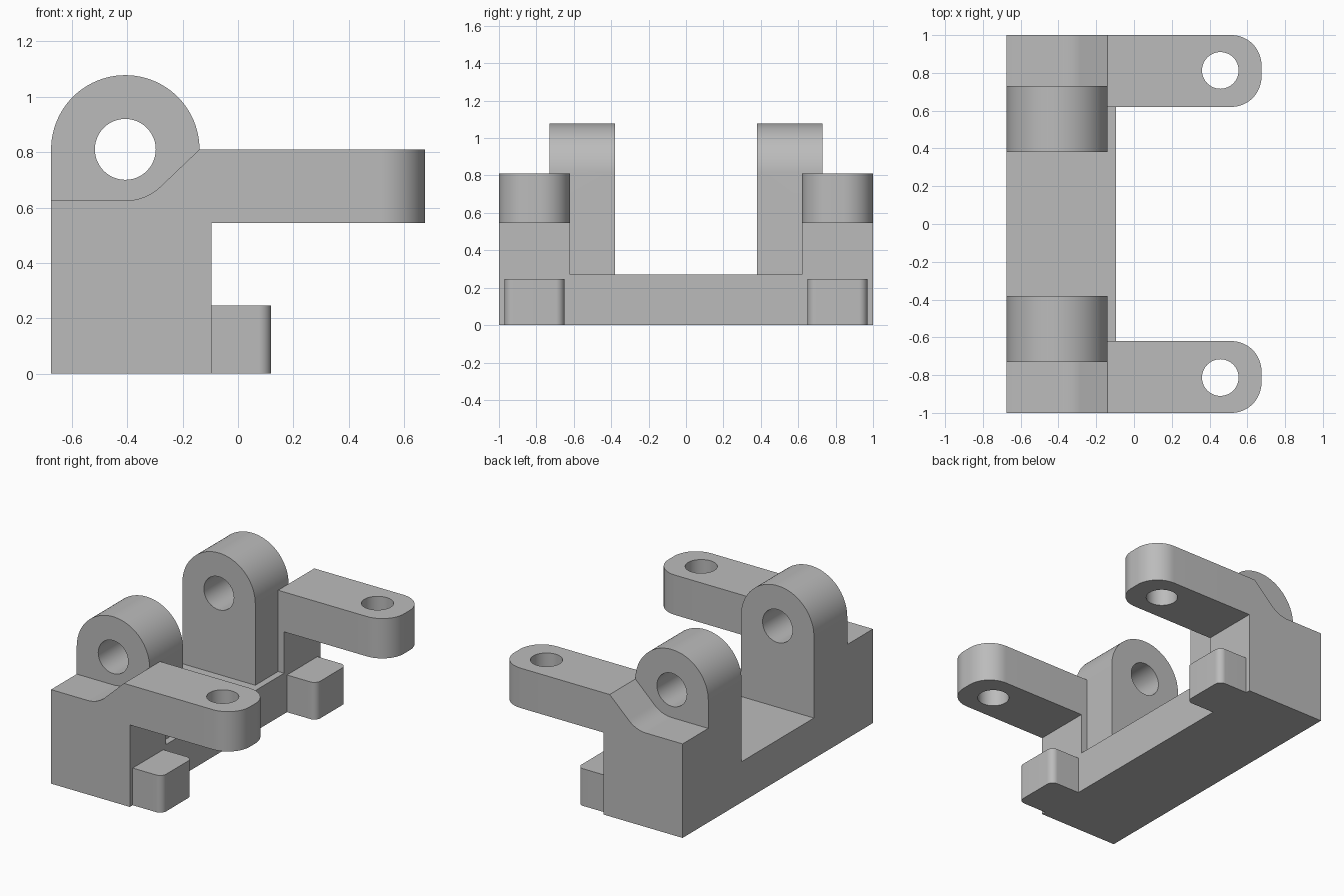
import bpy, bmesh
from math import cos, sin, radians
from mathutils import Vector

cube = bpy.data.objects.get("Cube")
if cube:
    bpy.data.objects.remove(cube, do_unlink=True)

grey = bpy.data.materials.new("plain grey")
grey.use_nodes = True
colour = (0.5, 0.5, 0.5, 1)
grey.diffuse_color = colour
grey.node_tree.nodes["Principled BSDF"].inputs["Base Color"].default_value = colour

# Main dimensions
BACK, FACE, TIP = -0.675, -0.095, 0.675
FLOOR, SHELF, ARM_LOW, ARM_TOP = 0.27, 0.625, 0.545, 0.81
ARM_IN, ARM_OUT = 0.62, 1.0
LUG_X, LUG_R = -0.407, 0.268


def arc(cx, cy, r, start, end, steps=16):
    angles = [radians(start + (end - start) * i / steps) for i in range(steps + 1)]
    return [(cx + r * cos(a), cy + r * sin(a)) for a in angles]


def prism(name, profile, low, high, axis):
    """Extrude a closed profile along y (profile in xz) or z (profile in xy)."""
    def place(p, d):
        return Vector((p[0], d, p[1])) if axis == "y" else Vector((p[0], p[1], d))
    bm = bmesh.new()
    face = bm.faces.new([bm.verts.new(place(p, low)) for p in profile])
    grown = bmesh.ops.extrude_face_region(bm, geom=[face])["geom"]
    bmesh.ops.translate(bm, vec=place((0, 0), high - low),
                        verts=[v for v in grown if isinstance(v, bmesh.types.BMVert)])
    bmesh.ops.recalc_face_normals(bm, faces=bm.faces)
    mesh = bpy.data.meshes.new(name)
    bm.to_mesh(mesh)
    bm.free()
    mesh.materials.append(grey)
    obj = bpy.data.objects.new(name, mesh)
    bpy.context.collection.objects.link(obj)
    return obj


def combine(body, tool, operation):
    mod = body.modifiers.new(operation.title(), "BOOLEAN")
    mod.operation, mod.solver, mod.object = operation, "EXACT", tool
    bpy.context.view_layer.objects.active = body
    bpy.ops.object.modifier_apply(modifier=mod.name)
    bpy.data.objects.remove(tool, do_unlink=True)


def rounded_end(x0, x1, y0, y1, r):
    """Plan rectangle with its two +x corners rounded."""
    return ([(x0, y0)] + arc(x1 - r, y0 + r, r, -90, 0)
            + arc(x1 - r, y1 - r, r, 0, 90) + [(x0, y1)])


# Floor plate joining both ends
bracket = prism("bracket_body", [(BACK, 0), (FACE, 0), (FACE, FLOOR), (BACK, FLOOR)],
                -ARM_OUT, ARM_OUT, "y")

# Side profiles of the end block and the hinge lug
block = ([(BACK, 0), (FACE, 0), (FACE, ARM_TOP), (LUG_X + LUG_R, ARM_TOP)]
         + arc(LUG_X, ARM_TOP, ARM_TOP - SHELF, -45, -90, 10) + [(BACK, SHELF)])
lug = ([(BACK, FLOOR - 0.1), (LUG_X + LUG_R, FLOOR - 0.1)]
       + arc(LUG_X, ARM_TOP, LUG_R, 0, 180, 48))

for side, s in (("back", 1), ("front", -1)):
    def span(a, b):
        return sorted((s * a, s * b))

    arm_y, foot_y = span(ARM_IN, ARM_OUT), span(0.65, 0.97)
    parts = [
        prism(side + "_block", block, *arm_y, "y"),
        prism(side + "_lug", lug, *span(0.38, 0.73), "y"),
        prism(side + "_arm", rounded_end(FACE - 0.02, TIP, *arm_y, 0.16),
              ARM_LOW, ARM_TOP, "z"),
        prism(side + "_foot", rounded_end(FACE - 0.02, 0.12, *foot_y, 0.045),
              0, 0.247, "z"),
    ]
    for part in parts:
        combine(bracket, part, "UNION")

    # Pivot hole through the lug and bolt hole through the arm
    pivot = prism("pivot_cutter", arc(LUG_X, ARM_TOP, 0.11, 0, 352.5, 47),
                  *span(0.3, 0.8), "y")
    bolt = prism("bolt_cutter", arc(0.457, s * 0.813, 0.097, 0, 352.5, 47),
                 ARM_LOW - 0.1, ARM_TOP + 0.1, "z")
    for cutter in (pivot, bolt):
        combine(bracket, cutter, "DIFFERENCE")

# Smooth the curved walls, keep machined edges sharp
bpy.ops.object.select_all(action="DESELECT")
bracket.select_set(True)
bpy.context.view_layer.objects.active = bracket
bpy.ops.object.shade_smooth_by_angle(angle=radians(25))
